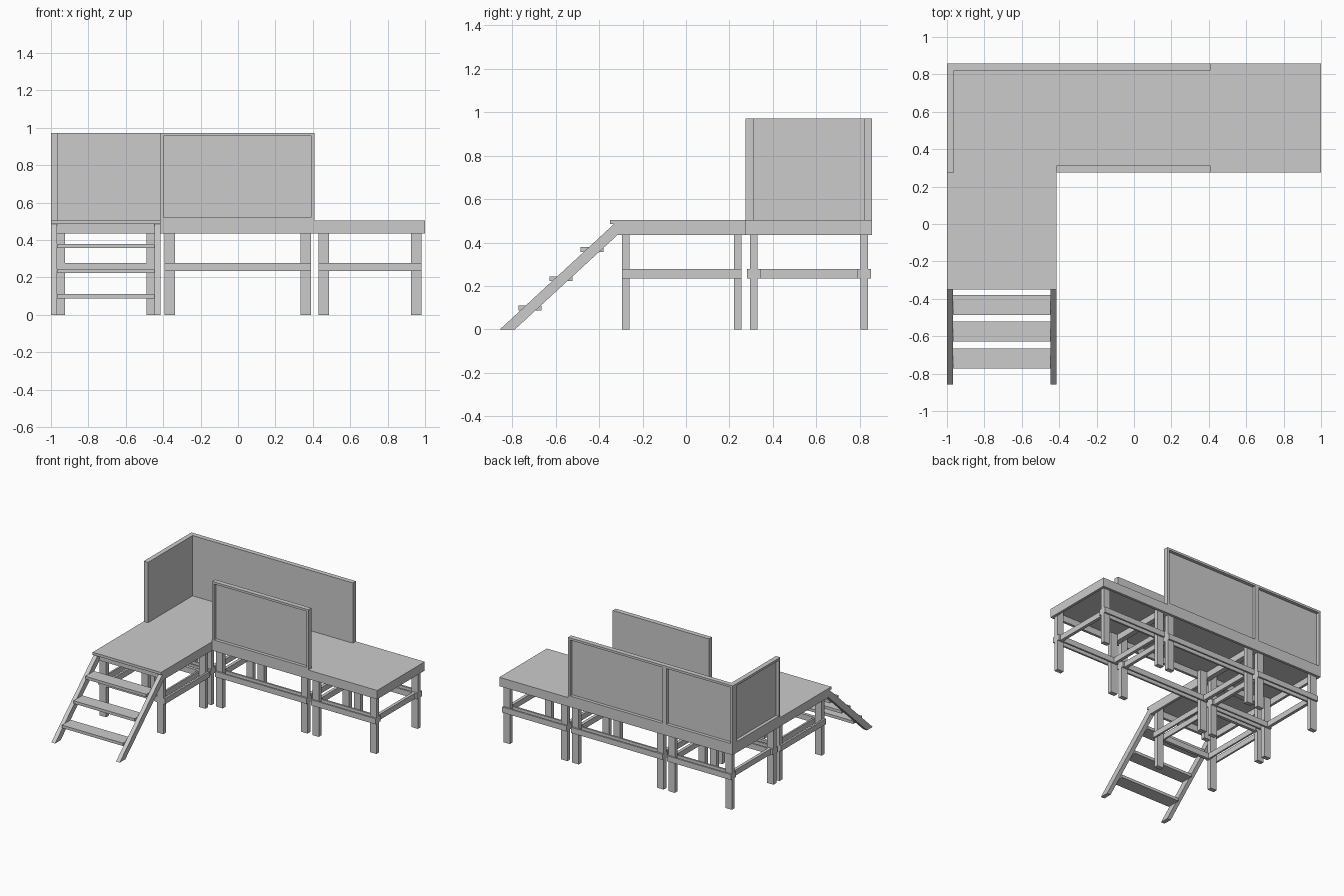
import bpy, bmesh

if "Cube" in bpy.data.objects:
    bpy.data.objects.remove(bpy.data.objects["Cube"])

DECK_TOP, DECK_LOW, RIM_LOW, WALL_TOP = 0.505, 0.485, 0.436, 0.972
XL, XA, XB, XR = -1.0, -0.414, 0.41, 1.0        # module lines along x
YF, YM, YB = -0.314, 0.275, 0.857               # module lines along y
RIM, BOARD = 0.02, 0.014
LEG_X, LEG_Y = 0.056, 0.034


def prism(name, pts, vec):
    """Extrude a planar 3D profile along vec."""
    bm = bmesh.new()
    face = bm.faces.new([bm.verts.new(p) for p in pts])
    ext = bmesh.ops.extrude_face_region(bm, geom=[face])
    bmesh.ops.translate(bm, vec=vec, verts=[v for v in ext["geom"] if isinstance(v, bmesh.types.BMVert)])
    bmesh.ops.recalc_face_normals(bm, faces=bm.faces)
    me = bpy.data.meshes.new(name)
    bm.to_mesh(me)
    bm.free()
    ob = bpy.data.objects.new(name, me)
    bpy.context.collection.objects.link(ob)
    return ob


def box(name, x0, x1, y0, y1, z0, z1):
    return prism(name, [(x0, y0, z0), (x1, y0, z0), (x1, y1, z0), (x0, y1, z0)], (0, 0, z1 - z0))


def module(name, x0, x1, y0, y1, along_x=True, overhang=0.0):
    """One platform: deck board, rim, four legs and braces clamped on the legs."""
    box(name + "_deck", x0, x1, y0 - overhang, y1, DECK_LOW, DECK_TOP)
    for y in (y0, y1 - RIM):
        box(name + "_rim_long", x0, x1, y, y + RIM, RIM_LOW, DECK_LOW)
    for x in (x0, x1 - RIM):
        box(name + "_rim_short", x, x + RIM, y0 + RIM, y1 - RIM, RIM_LOW, DECK_LOW)
    lx = (x0 + RIM, x1 - RIM - LEG_X)
    ly = (y0 + RIM, y1 - RIM - LEG_Y)
    for x in lx:
        for y in ly:
            box(name + "_leg", x, x + LEG_X, y, y + LEG_Y, 0, DECK_LOW)
    za, zb = 0.235, 0.278
    if along_x:
        for y in ly:
            for b in (y - BOARD, y + LEG_Y):
                box(name + "_brace", lx[0], lx[1] + LEG_X, b, b + BOARD, za, zb)
        for x in lx:
            c = x + LEG_X / 2
            box(name + "_cross_brace", c - 0.012, c + 0.012, ly[0] + LEG_Y + BOARD, ly[1] - BOARD, za, zb)
    else:
        for x in lx:
            for b in (x - BOARD, x + LEG_X):
                box(name + "_brace", b, b + BOARD, ly[0], ly[1] + LEG_Y, za, zb)
        for y in ly:
            c = y + LEG_Y / 2
            box(name + "_cross_brace", lx[0] + LEG_X + BOARD, lx[1] - BOARD, c - 0.012, c + 0.012, za, zb)


def wall(name, a0, a1, outer, inner, along_x=True):
    """Wall panel: flat sheet inside, raised border frame outside."""
    f, sheet = 0.017, 0.012
    mid = inner + (sheet if outer > inner else -sheet)

    def piece(part, u0, u1, v0, v1, z0, z1):
        v0, v1 = sorted((v0, v1))
        ext = (u0, u1, v0, v1) if along_x else (v0, v1, u0, u1)
        box(name + part, *ext, z0, z1)

    piece("_sheet", a0, a1, mid, inner, DECK_TOP, WALL_TOP)
    piece("_bottom_rail", a0, a1, outer, mid, DECK_TOP, DECK_TOP + f)
    piece("_top_rail", a0, a1, outer, mid, WALL_TOP - f, WALL_TOP)
    for u in (a0, a1 - f):
        piece("_stile", u, u + f, outer, mid, DECK_TOP + f, WALL_TOP - f)


# Platforms
module("corner_platform", XL, XA, YM, YB)
module("middle_platform", XA, XB, YM, YB)
module("end_platform", XB, XR, YM, YB)
module("front_platform", XL, XA, YF, YM, along_x=False, overhang=0.036)

# Walls
T = 0.037
wall("back_wall_corner", XL, XA, YB, YB - T)
wall("back_wall_middle", XA, XB, YB, YB - T)
wall("front_wall", XA, XB, YM, YM + T)
wall("side_wall", YM, YB - T, XL, XL + T, along_x=False)

# Stairs: two sloped stringers and three treads
S = 0.032
for x in (XL, XA - S):
    prism("stair_stringer", [(x, -0.857, 0), (x, -0.788, 0), (x, YF, RIM_LOW),
                             (x, YF, DECK_LOW), (x, -0.332, DECK_LOW)], (S, 0, 0))
for i in range(3):
    y, z = -0.772 + 0.143 * i, 0.088 + 0.1345 * i
    box("stair_tread", XL + S, XA - S, y, y + 0.107, z, z + 0.022)
